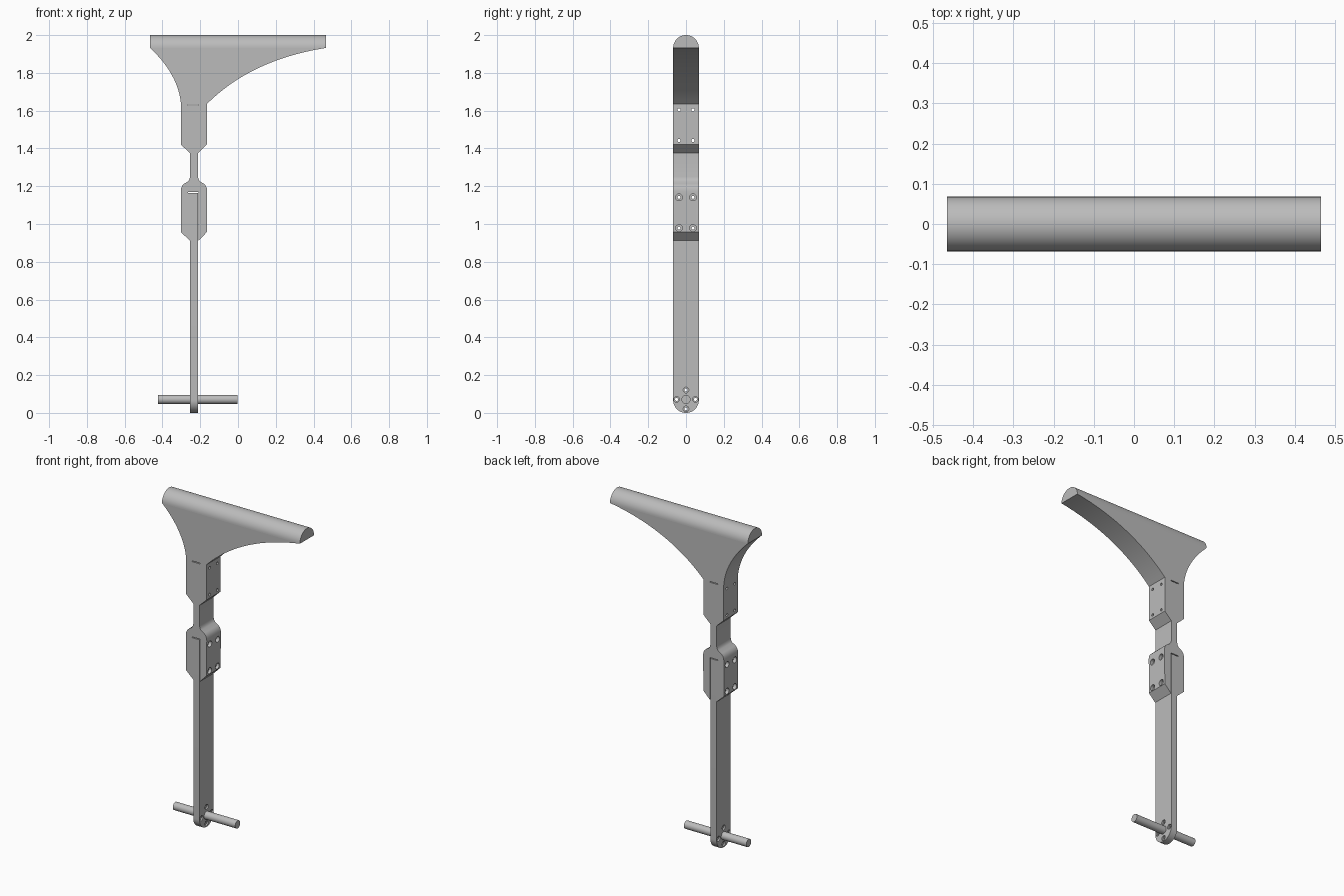
import bpy, bmesh, math

cube = bpy.data.objects.get("Cube")
if cube:
    bpy.data.objects.remove(cube, do_unlink=True)

grey = bpy.data.materials.new("plain grey")
grey.use_nodes = True
colour = (0.5, 0.5, 0.5, 1)
grey.diffuse_color = colour
grey.node_tree.nodes["Principled BSDF"].inputs["Base Color"].default_value = colour

R = 0.068            # half depth, also the radius of the rounded ends
MID = -0.233         # centre line of the post
TOP = 2 - R          # flat underside of the top bar


def add_object(name, bm):
    bmesh.ops.recalc_face_normals(bm, faces=bm.faces)
    mesh = bpy.data.meshes.new(name)
    bm.to_mesh(mesh)
    bm.free()
    mesh.materials.append(grey)
    ob = bpy.data.objects.new(name, mesh)
    bpy.context.collection.objects.link(ob)
    return ob


def prism(name, points, start, vector):
    """Extrude a closed outline; start turns an outline pair into a 3D point."""
    bm = bmesh.new()
    face = bm.faces.new([bm.verts.new(start(*p)) for p in points])
    new = bmesh.ops.extrude_face_region(bm, geom=[face])["geom"]
    bmesh.ops.translate(bm, vec=vector,
                        verts=[v for v in new if isinstance(v, bmesh.types.BMVert)])
    return add_object(name, bm)


def bezier(a, c, b, n=24):
    return [tuple((1 - t) ** 2 * p + 2 * t * (1 - t) * q + t * t * r
                  for p, q, r in zip(a, c, b)) for t in (i / n for i in range(n + 1))]


def half_circle(z, sign, n=32):
    return [(R * math.cos(math.pi * i / n), z + sign * R * math.sin(math.pi * i / n))
            for i in range(n + 1)]


def lathe_x(bm, y, z, steps, n=24):
    """Closed stepped cylinder along x from (x, radius) steps."""
    rings = [[bm.verts.new((x, y + r * math.cos(2 * math.pi * i / n),
                            z + r * math.sin(2 * math.pi * i / n))) for i in range(n)]
             for x, r in steps]
    for a, b in zip(rings, rings[1:]):
        for i in range(n):
            j = (i + 1) % n
            bm.faces.new((a[i], a[j], b[j], b[i]))
    bm.faces.new(rings[0])
    bm.faces.new(rings[-1])


def bore(bm, y, z, half, small, large, depth):
    """Through hole, counterbored from both sides."""
    inner, outer = half - depth, half + 0.02
    lathe_x(bm, y, z, [(MID - outer, large), (MID - inner, large), (MID - inner, small),
                       (MID + inner, small), (MID + inner, large), (MID + outer, large)])


def shoulder(side):
    """S-shaped step from the neck out to the clamp block."""
    return [(MID + side * w, z) for w, z in
            [(0.021, 1.25), (0.024, 1.237), (0.031, 1.226), (0.052, 1.213),
             (0.062, 1.203), (0.068, 1.19), (0.07, 1.175)]]


# Flared head, neck and clamp block in one outline, with a channel for the post
outline = bezier((-0.465, TOP), (-0.315, 1.79), (-0.302, 1.635))
outline += [(-0.302, 1.42), (-0.254, 1.375)] + shoulder(-1)
outline += [(-0.303, 0.957), (-0.254, 0.912), (-0.254, 1.165), (-0.264, 1.165),
            (-0.264, 1.17), (-0.209, 1.17), (-0.209, 0.912), (-0.165, 0.957)]
outline += shoulder(1)[::-1] + [(-0.212, 1.375), (-0.165, 1.42)]
outline += bezier((-0.165, 1.635), (0.07, 1.87), (0.465, TOP))
head = prism("flared_head_and_clamp", outline, lambda x, z: (x, -R, z), (0, 2 * R, 0))

# Half-round bar along the top
bar = prism("top_bar", half_circle(TOP, 1), lambda y, z: (-0.465, y, z), (0.93, 0, 0))

# Flat post with a rounded foot
post = prism("post", half_circle(R, -1) + [(-R, 1.165), (R, 1.165)],
             lambda y, z: (-0.254, y, z), (0.042, 0, 0))

# Cross pin
bm = bmesh.new()
lathe_x(bm, 0, 0.071, [(-0.423, 0.024), (-0.002, 0.024)], 32)
pin = add_object("cross_pin", bm)

# Bolt holes and the seam slot under the head
bm = bmesh.new()
for y in (-0.037, 0.037):
    for z in (1.442, 1.604):
        lathe_x(bm, y, z, [(-0.4, 0.008), (-0.1, 0.008)])
    for z in (0.978, 1.141):
        bore(bm, y, z, 0.07, 0.008, 0.018, 0.02)
for k in range(4):
    a = k * math.pi / 2
    bore(bm, 0.05 * math.cos(a), 0.071 + 0.05 * math.sin(a), 0.021, 0.008, 0.015, 0.01)
slot = bmesh.ops.create_cube(bm, size=1)["verts"]
bmesh.ops.scale(bm, vec=(0.056, 0.3, 0.005), verts=slot)
bmesh.ops.translate(bm, vec=(-0.236, 0, 1.631), verts=slot)
cutter = add_object("hole_cutter", bm)
cutter.hide_render = True

for ob in (head, post):
    mod = ob.modifiers.new("holes", 'BOOLEAN')
    mod.operation, mod.solver, mod.object = 'DIFFERENCE', 'EXACT', cutter
    bpy.context.view_layer.objects.active = ob
    bpy.ops.object.modifier_apply(modifier=mod.name)
bpy.data.objects.remove(cutter, do_unlink=True)

for ob in bpy.context.view_layer.objects:
    ob.select_set(ob in (head, bar, post, pin))
bpy.context.view_layer.objects.active = head
bpy.ops.object.shade_smooth_by_angle(angle=math.radians(30))
